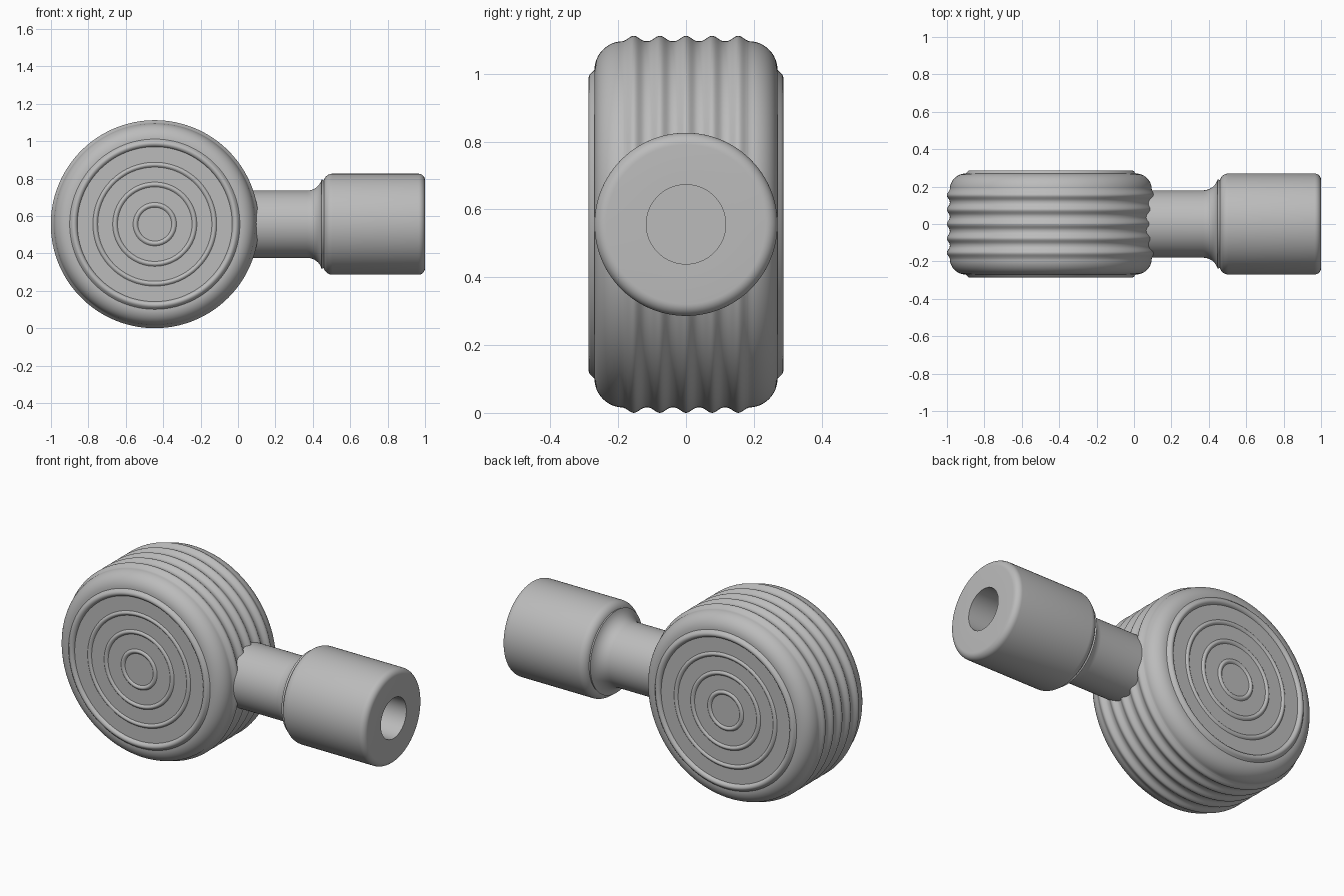
import bpy, bmesh, math
from mathutils import Vector, Matrix

cube = bpy.data.objects.get("Cube")
if cube:
    bpy.data.objects.remove(cube, do_unlink=True)

grey = bpy.data.materials.new("plain_grey")
grey.use_nodes = True
colour = (0.5, 0.5, 0.5, 1)
grey.diffuse_color = colour
grey.node_tree.nodes["Principled BSDF"].inputs["Base Color"].default_value = colour

WHEEL_X, AXLE_Z = -0.445, 0.556


def arc(cx, cr, rad, start, end, n=8):
    """Points (axial, radius) on a circular arc, angles in degrees."""
    steps = [math.radians(start + (end - start) * i / n) for i in range(n + 1)]
    return [(cx + rad * math.cos(a), cr + rad * math.sin(a)) for a in steps]


def lathe(name, profile, axis, origin, segments=128):
    """Spin an (axial, radius) profile around an axis through origin."""
    bm = bmesh.new()
    turn = Vector((0, 0, 1)).rotation_difference(Vector(axis)).to_matrix().to_4x4()
    verts = [bm.verts.new((max(r, 0), 0, a)) for a, r in profile]
    edges = [bm.edges.new(pair) for pair in zip(verts, verts[1:])]
    bmesh.ops.spin(bm, geom=verts + edges, cent=(0, 0, 0), axis=(0, 0, 1),
                   angle=math.tau, steps=segments, use_duplicate=False)
    bmesh.ops.remove_doubles(bm, verts=bm.verts, dist=0.00005)
    bmesh.ops.recalc_face_normals(bm, faces=bm.faces)
    bm.transform(Matrix.Translation(origin) @ turn)
    mesh = bpy.data.meshes.new(name)
    bm.to_mesh(mesh)
    bm.free()
    mesh.materials.append(grey)
    obj = bpy.data.objects.new(name, mesh)
    bpy.context.collection.objects.link(obj)
    bpy.ops.object.select_all(action="DESELECT")
    obj.select_set(True)
    bpy.context.view_layer.objects.active = obj
    bpy.ops.object.shade_smooth_by_angle(angle=math.radians(35))
    return obj


# Half of the wheel face: raised rings, rounded rim lip and rounded shoulder
FACE = 0.272
half = [(FACE, 0)]
for ring in (0.103, 0.212, 0.318):
    half += arc(FACE - 0.004, ring, 0.012, -70, 70, 8)[::1] and [
        (FACE + 0.008 * math.sin(math.pi * i / 8), ring - 0.013 + 0.026 * i / 8)
        for i in range(9)]
half += [(FACE + 0.015 * math.sin(math.pi * i / 12) ** 0.6, 0.414 + 0.036 * i / 12)
         for i in range(12)]
half += arc(0.185, 0.455, 0.085, 0, 90, 12)

# Ribbed tread between the shoulders
PITCH, RIBS, STEPS = 0.077, 5, 80
span = PITCH * RIBS / 2
tread = []
for i in range(1, STEPS):
    y = span - 2 * span * i / STEPS
    if abs(y) < 0.183:
        bump = (0.5 + 0.5 * math.cos(math.tau * y / PITCH)) ** 1.3
        tread.append((y, 0.54 + 0.016 * bump))

wheel = half + tread + [(-a, r) for a, r in reversed(half)]
lathe("ribbed_wheel", wheel, (0, 1, 0), (WHEEL_X, 0, AXLE_Z), 160)

# Stem flaring into a socketed handle with a blind bore
handle = [(-0.3, 0), (-0.3, 0.18), (0.37, 0.18)]
handle += arc(0.37, 0.26, 0.08, -90, -15)
handle += arc(0.505, 0.222, 0.048, 165, 90)
handle += arc(0.965, 0.235, 0.035, 90, 0)
handle += [(1.0, 0.117), (0.55, 0.117), (0.55, 0)]
lathe("stem_and_socket", handle, (1, 0, 0), (0, 0, AXLE_Z), 96)
